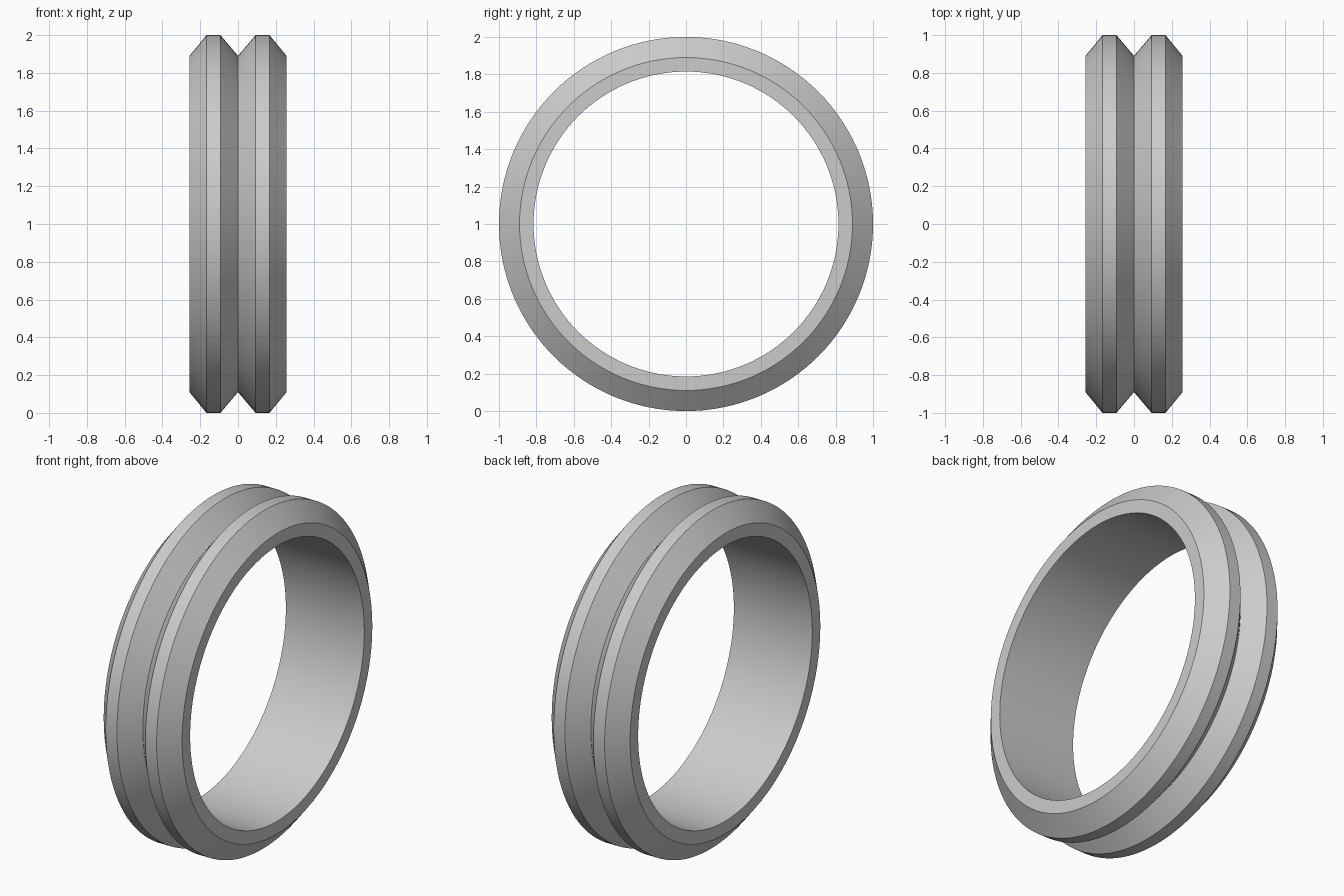
import bpy
import bmesh
from math import radians, tau
from mathutils import Matrix, Vector

cube = bpy.data.objects.get("Cube")
if cube:
    bpy.data.objects.remove(cube, do_unlink=True)

# Plain grey metal
metal = bpy.data.materials.new("grey metal")
metal.use_nodes = True
grey = (0.6, 0.6, 0.6, 1)
metal.diffuse_color = grey
metal.node_tree.nodes["Principled BSDF"].inputs["Base Color"].default_value = grey

# Cross-section as (x, radius): two flat-topped ridges, a V groove and a straight bore
half = [(0, 0.89), (0.093, 1.0), (0.167, 1.0), (0.257, 0.89), (0.257, 0.815)]
section = half + [(-x, r) for x, r in reversed(half[1:])]

# Lathe the section around the x axis
SEGMENTS = 128
bm = bmesh.new()
rings = []
for i in range(SEGMENTS):
    turn = Matrix.Rotation(tau * i / SEGMENTS, 3, 'X')
    rings.append([bm.verts.new(turn @ Vector((x, 0, r)) + Vector((0, 0, 1)))
                  for x, r in section])
for i, ring in enumerate(rings):
    following = rings[(i + 1) % SEGMENTS]
    for j in range(len(section)):
        k = (j + 1) % len(section)
        bm.faces.new((ring[j], ring[k], following[k], following[j]))
bmesh.ops.recalc_face_normals(bm, faces=bm.faces)

mesh = bpy.data.meshes.new("grooved_ring")
bm.to_mesh(mesh)
bm.free()
mesh.materials.append(metal)
ring_object = bpy.data.objects.new("grooved_ring", mesh)
bpy.context.collection.objects.link(ring_object)

# Smooth around the ring, crisp at the ridges
bpy.ops.object.select_all(action='DESELECT')
ring_object.select_set(True)
bpy.context.view_layer.objects.active = ring_object
bpy.ops.object.shade_smooth_by_angle(angle=radians(30))
